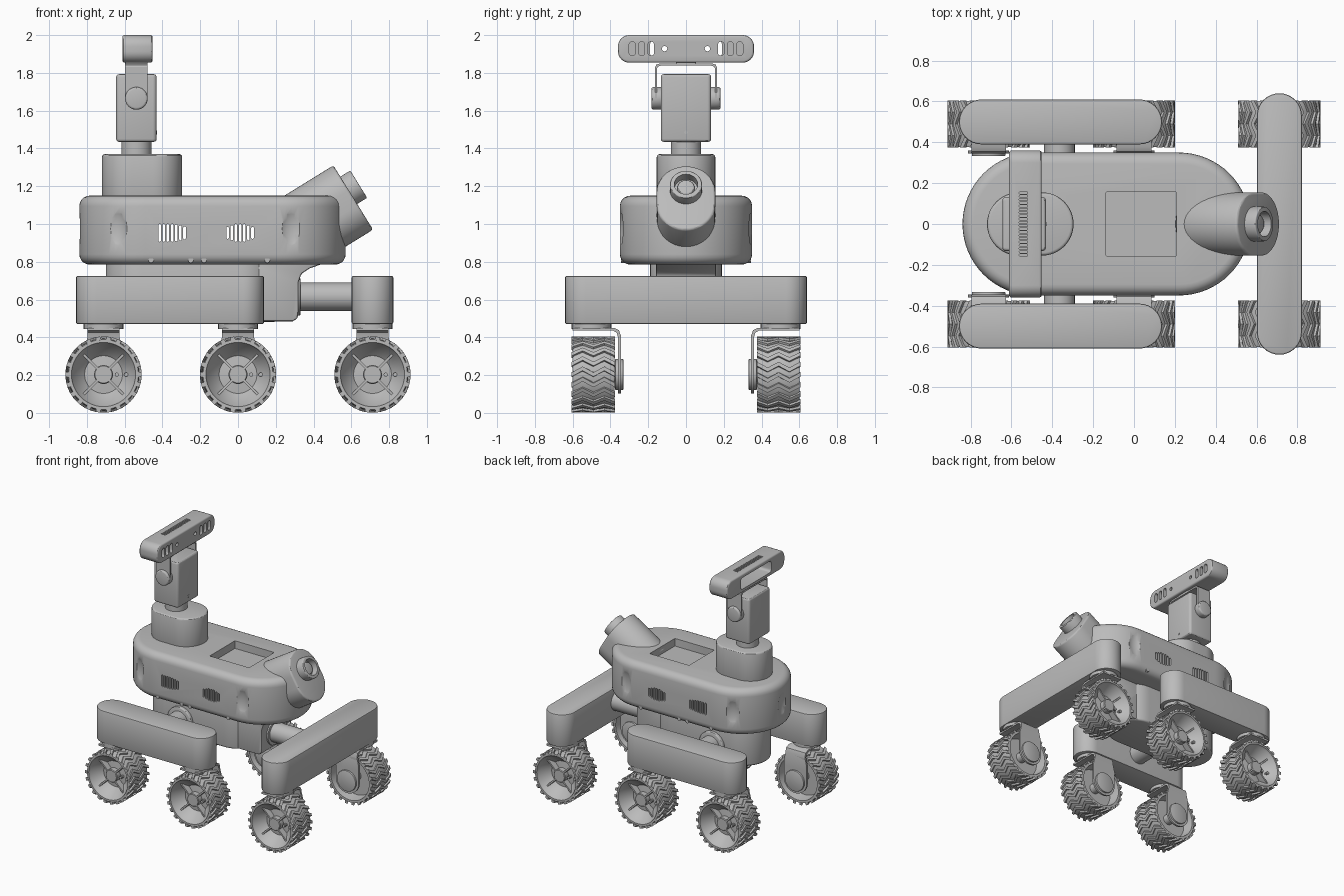
import bpy, bmesh
from math import sin, cos, pi, radians, sqrt
from mathutils import Matrix, Vector

if "Cube" in bpy.data.objects:
    bpy.data.objects.remove(bpy.data.objects["Cube"])

grey = bpy.data.materials.new("plain_grey")
grey.use_nodes = True
grey.diffuse_color = (0.5, 0.5, 0.5, 1)
grey.node_tree.nodes["Principled BSDF"].inputs["Base Color"].default_value = (0.5, 0.5, 0.5, 1)

AXES = {"z": lambda u, v, w: (u, v, w),
        "y": lambda u, v, w: (u, w, v),
        "x": lambda u, v, w: (w, u, v)}


def finish(name, bm):
    bmesh.ops.recalc_face_normals(bm, faces=bm.faces)
    mesh = bpy.data.meshes.new(name)
    bm.to_mesh(mesh)
    bm.free()
    mesh.materials.append(grey)
    ob = bpy.data.objects.new(name, mesh)
    bpy.context.collection.objects.link(ob)
    return ob


def rounded(cu, cv, hu, hv, r, n=8):
    """Rounded rectangle outline; a full radius gives a stadium or circle."""
    pts = []
    for i, (su, sv) in enumerate([(1, 1), (-1, 1), (-1, -1), (1, -1)]):
        for k in range(n + 1):
            a = (i + k / n) * pi / 2
            p = (cu + su * (hu - r) + r * cos(a), cv + sv * (hv - r) + r * sin(a))
            if not pts or (Vector(p) - Vector(pts[-1])).length > 1e-5:
                pts.append(p)
    if (Vector(pts[0]) - Vector(pts[-1])).length < 1e-5:
        pts.pop()
    return pts


def circle(cu, cv, r, n=8):
    return rounded(cu, cv, r, r, r, n)


def prism(name, pts, a, b, axis="z", bevel=0.0, seg=3, matrix=None):
    """Extrude an outline from a to b along an axis, rounding the rims."""
    bm = bmesh.new()
    lo = [bm.verts.new(AXES[axis](u, v, a)) for u, v in pts]
    hi = [bm.verts.new(AXES[axis](u, v, b)) for u, v in pts]
    bm.faces.new(lo)
    bm.faces.new(hi)
    for i in range(len(pts)):
        j = (i + 1) % len(pts)
        bm.faces.new((lo[i], lo[j], hi[j], hi[i]))
    bmesh.ops.recalc_face_normals(bm, faces=bm.faces)
    if bevel:
        edges = [e for e in bm.edges if e.calc_face_angle() > 0.6]
        bmesh.ops.bevel(bm, geom=edges, offset=bevel, segments=seg, profile=0.5, affect="EDGES")
    if matrix:
        bm.transform(matrix)
    return finish(name, bm)


def cut(target, cutters):
    bpy.context.view_layer.objects.active = target
    for c in cutters:
        m = target.modifiers.new("cut", "BOOLEAN")
        m.operation, m.solver, m.object = "DIFFERENCE", "EXACT", c
        bpy.ops.object.modifier_apply(modifier=m.name)
        bpy.data.objects.remove(c)


# Main body with tray, grilles and shallow lamp dents
body = prism("body", rounded(-0.135, 0, 0.705, 0.35, 0.35, 16), 0.785, 1.15, bevel=0.055, seg=5)
cutters = [prism("tray_cutter", rounded(0.035, 0, 0.172, 0.157, 0.005, 2), 1.09, 1.3)]
for x0, tops in ((-0.415, [0, 0, 0, 0, 0.005, 0.015, 0.025]),
                 (-0.055, [0.03, 0.015, 0, 0, 0, 0.015, 0.03])):
    for i, t in enumerate(tops):
        cutters.append(prism("grille_cutter", rounded(x0 + i * 0.022, 0.953, 0.007, 0.047 - t / 2, 0.006, 2),
                             -0.5, 0.5, "y"))
for cx, angles in ((-0.49, (114, 180, 246)), (0.22, (80, -80))):
    for deg in angles:
        a = radians(deg)
        bm = bmesh.new()
        m = Matrix.Translation((cx + 0.40 * cos(a), 0.40 * sin(a), 0.975)) @ Matrix.Rotation(a, 4, "Z")
        bmesh.ops.create_uvsphere(bm, u_segments=24, v_segments=16, radius=1,
                                  matrix=m @ Matrix.Diagonal((0.065, 0.085, 0.14, 1)))
        cutters.append(finish("dent_cutter", bm))
cut(body, cutters)
for x in (-0.46, -0.25, -0.18, 0.155):
    for s in (-1, 1):
        prism("body_screw", circle(x, 0.808, 0.014, 3), s * 0.30, s * 0.345, "y")

# Lower hull and front mount
prism("lower_hull", rounded(-0.25, 0, 0.45, 0.19, 0.19, 12), 0.48, 0.82, bevel=0.015)
prism("front_mount", [(0.0, 0.485), (0.29, 0.485), (0.315, 0.50), (0.32, 0.54), (0.32, 0.69),
                      (0.335, 0.735), (0.38, 0.765), (0.45, 0.79), (0.45, 0.82), (0.0, 0.82)],
      -0.16, 0.16, "y", bevel=0.01, seg=2)
prism("front_axle", circle(0, 0.615, 0.075), 0.28, 0.64, "x")
prism("front_flange", circle(0, 0.615, 0.10), 0.30, 0.33, "x", bevel=0.006)

# Rocker beams on the sides and cross beam at the front
prism("front_beam", rounded(0.712, 0, 0.11, 0.64, 0.11), 0.47, 0.725, bevel=0.008, seg=2)
for s in (-1, 1):
    prism("side_beam", rounded(-0.36, s * 0.50, 0.497, 0.11, 0.11), 0.47, 0.725, bevel=0.008, seg=2)
    prism("side_pivot", circle(-0.365, 0.60, 0.075), s * 0.15, s * 0.42, "y")
    prism("side_flange", circle(-0.365, 0.60, 0.105), s * 0.17, s * 0.215, "y", bevel=0.008)

# Wheel: turned rim and hub, spokes, double chevron tread
bm = bmesh.new()
profile = [(0, -0.075), (0.045, -0.075), (0.05, -0.07), (0.05, -0.03), (0.10, -0.025), (0.11, -0.035),
           (0.165, -0.095), (0.17, -0.112), (0.185, -0.112), (0.19, -0.10), (0.19, 0.10),
           (0.185, 0.112), (0.167, 0.112), (0.155, 0.03), (0, 0.03)]
vs = [bm.verts.new((r, y, 0)) for r, y in profile]
es = [bm.edges.new(p) for p in zip(vs, vs[1:])]
bmesh.ops.spin(bm, geom=vs + es, axis=(0, 1, 0), cent=(0, 0, 0), angle=2 * pi, steps=48)
bmesh.ops.remove_doubles(bm, verts=bm.verts, dist=1e-5)
for k in range(4):
    m = Matrix.Rotation(pi / 4 + k * pi / 2, 4, "Y") @ Matrix.Translation((0.105, -0.045, 0))
    bmesh.ops.create_cube(bm, size=1, matrix=m @ Matrix.Diagonal((0.13, 0.06, 0.012, 1)))
for x in (0.07, 0.12):
    bmesh.ops.create_cone(bm, cap_ends=True, segments=10, radius1=0.011, radius2=0.011, depth=0.05,
                          matrix=Matrix.Translation((x, -0.035, 0)) @ Matrix.Rotation(pi / 2, 4, "X"))
LUGS = 22
for k in range(LUGS):
    rows = []
    for i in range(5):
        y = -0.115 + i * 0.0575
        mid = (k + (0.55 if i % 2 else 0)) * 2 * pi / LUGS
        rows.append([bm.verts.new((r * cos(mid + d), y, r * sin(mid + d)))
                     for r, d in ((0.183, -0.07), (0.202, -0.055), (0.202, 0.055), (0.183, 0.07))])
    bm.faces.new(rows[0])
    bm.faces.new(rows[-1])
    for p, q in zip(rows, rows[1:]):
        for i in range(4):
            j = (i + 1) % 4
            bm.faces.new((p[i], p[j], q[j], q[i]))
wheel = finish("wheel", bm)
wheel_mesh = wheel.data
bpy.data.objects.remove(wheel)

# Place six wheels with their hanging brackets and hub motors
for x in (-0.712, 0.0, 0.712):
    for s in (-1, 1):
        ob = bpy.data.objects.new("wheel", wheel_mesh)
        bpy.context.collection.objects.link(ob)
        ob.location = (x, s * 0.49, 0.203)
        ob.rotation_euler.z = pi if s > 0 else 0
        prism("steering_disc", circle(x, s * 0.50, 0.105), 0.445, 0.475)
        bend = [(0.60, 0.45), (0.60, 0.435), (0.385, 0.435), (0.367, 0.425), (0.36, 0.40), (0.36, 0.30),
                (0.345, 0.30), (0.345, 0.41), (0.355, 0.437), (0.38, 0.45)]
        prism("wheel_bracket", [(s * y, z) for y, z in bend], x - 0.085, x + 0.085, "x")
        plate = [(x + 0.10 * cos(a * pi / 16), 0.203 + 0.10 * sin(a * pi / 16)) for a in range(16, 33)]
        prism("bracket_plate", plate + [(x + 0.10, 0.34), (x + 0.085, 0.40), (x - 0.085, 0.40), (x - 0.10, 0.34)],
              s * 0.345, s * 0.36, "y")
        prism("hub_motor", circle(x, 0.203, 0.082), s * 0.332, s * 0.375, "y", bevel=0.004, seg=2)
        prism("hub_axle", circle(x, 0.203, 0.04), s * 0.36, s * 0.48, "y")

# Tilted front nose with ringed lens
w = Vector((0.34, 0, 0.21)).normalized()
u = Vector((w.z, 0, -w.x))
tilt = Matrix((u, (0, 1, 0), w)).transposed().to_4x4()
tilt.translation = (0.61, 0, 1.14)
prism("nose", rounded(0, 0, 0.20, 0.155, 0.155, 12), -0.36, 0, bevel=0.014, matrix=tilt)
barrel = prism("lens_barrel", circle(-0.045, 0, 0.085, 10), -0.06, 0.062, bevel=0.006, matrix=tilt)
cut(barrel, [prism("lens_cutter", circle(-0.045, 0, 0.062, 10), 0.01, 0.2, matrix=tilt)])
prism("lens", circle(-0.045, 0, 0.045, 10), 0, 0.035, bevel=0.008, matrix=tilt)

# Turret, neck and head
MX = -0.538
prism("turret", rounded(-0.508, 0, 0.212, 0.155, 0.155, 12), 1.13, 1.37, bevel=0.015)
prism("neck", circle(MX, 0, 0.08), 1.36, 1.45)
prism("head", rounded(MX, 0, 0.107, 0.133, 0.02, 4), 1.435, 1.793, bevel=0.015)
prism("head_screw", circle(0, 1.485, 0.01, 3), -0.44, -0.428, "x")
for s in (-1, 1):
    prism("tilt_knob", circle(MX, 1.665, 0.06), s * 0.12, s * 0.183, "y", bevel=0.012)
    arm = [(MX + 0.06 * cos(a * pi / 12), 1.665 + 0.06 * sin(a * pi / 12)) for a in range(12, 25)]
    prism("tilt_arm", arm + [(MX + 0.06, 1.83), (MX - 0.06, 1.83)], s * 0.153, s * 0.165, "y")
    prism("arm_bend", [(s * y, z) for y, z in ((0.165, 1.825), (0.158, 1.843), (0.14, 1.85), (0.0, 1.85),
                                               (0.0, 1.838), (0.135, 1.838), (0.15, 1.832), (0.153, 1.825))],
          MX - 0.06, MX + 0.06, "x")
prism("bar_mount", rounded(MX, 0, 0.06, 0.052, 0.005, 2), 1.838, 1.87)

# Camera bar with slots, open rear pocket and top vent
BX = -0.532
bar = prism("camera_bar", rounded(0, 1.927, 0.36, 0.073, 0.06), BX - 0.08, BX + 0.08, "x", bevel=0.012)
cutters = [prism("pocket_cutter", rounded(0, 1.927, 0.19, 0.045, 0.02, 4), BX - 0.2, BX + 0.05, "x")]
for s in (-1, 1):
    for y in (0.185, 0.235, 0.285):
        cutters.append(prism("slot_cutter", rounded(s * y, 1.928, 0.016, 0.037, 0.015, 4), BX + 0.04, BX + 0.2, "x"))
    cutters.append(prism("hole_cutter", circle(s * 0.113, 1.928, 0.014, 4), BX + 0.04, BX + 0.2, "x"))
for i in range(20):
    cutters.append(prism("vent_cutter", rounded(-0.542, -0.152 + i * 0.016, 0.02, 0.005, 0.003, 2), 1.985, 2.1))
cut(bar, cutters)

# Smooth shading with crisp edges
bpy.ops.object.select_all(action="DESELECT")
for ob in bpy.context.collection.objects:
    if ob.type == "MESH":
        ob.select_set(True)
        bpy.context.view_layer.objects.active = ob
bpy.ops.object.shade_smooth_by_angle(angle=radians(30))
